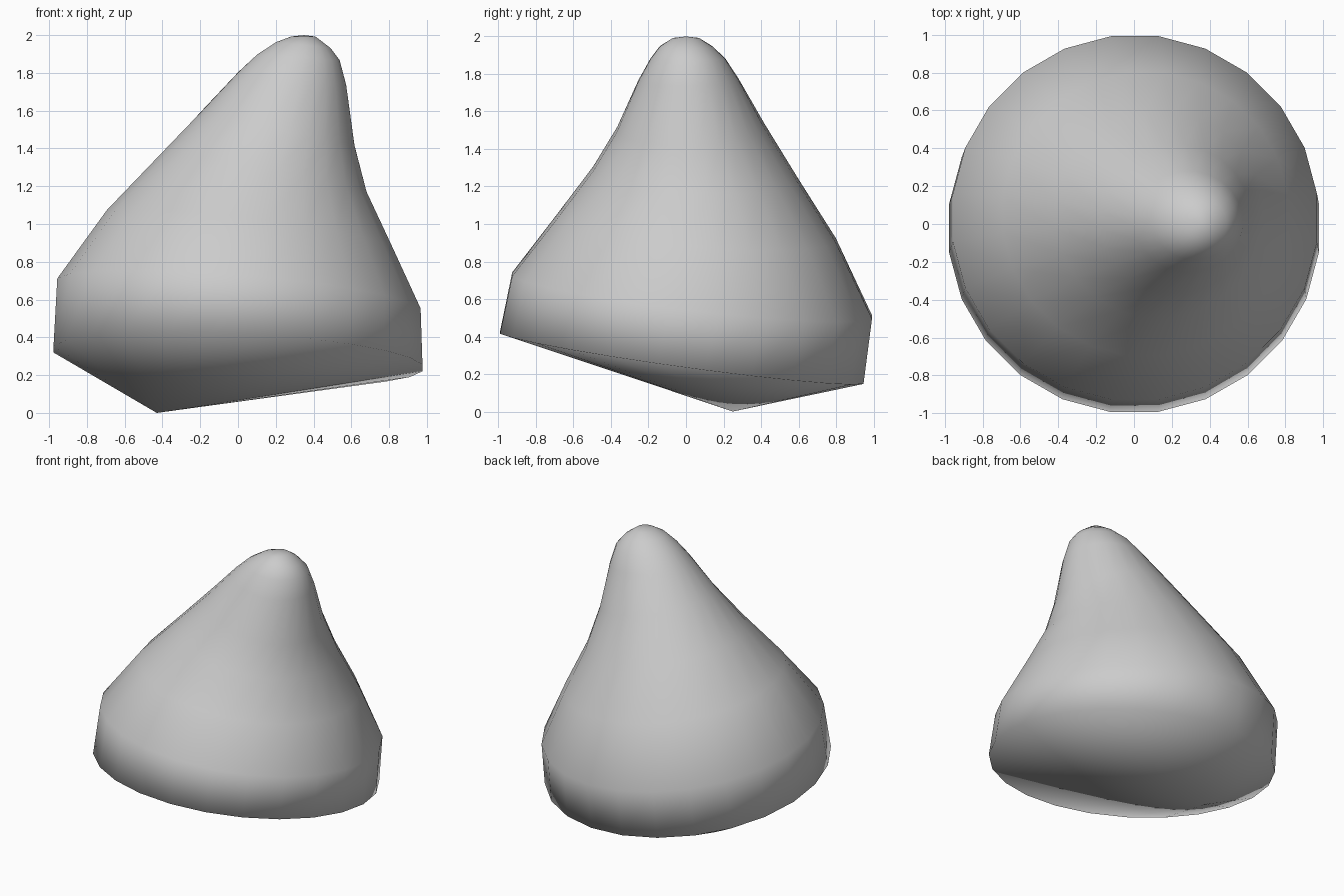
import bpy, bmesh, math

if "Cube" in bpy.data.objects:
    bpy.data.objects.remove(bpy.data.objects["Cube"])

SEGMENTS = 24
TURN = math.radians(7.5)

# Tilted rings, bottom to top: x left, x right, y front, y back, z left, z right, z front, z back
RINGS = [
    (-0.985, 0.985, -1.00, 0.955, 0.33, 0.23, 0.43, 0.16),
    (-0.965, 0.975, -0.935, 1.00, 0.70, 0.54, 0.73, 0.50),
    (-0.70, 0.82, -0.70, 0.805, 1.06, 0.87, 1.04, 0.92),
    (-0.42, 0.685, -0.50, 0.60, 1.355, 1.16, 1.30, 1.24),
    (-0.18, 0.62, -0.37, 0.42, 1.60, 1.40, 1.52, 1.54),
    (0.00, 0.575, -0.255, 0.28, 1.79, 1.72, 1.78, 1.79),
    (0.10, 0.54, -0.19, 0.21, 1.89, 1.86, 1.89, 1.89),
    (0.20, 0.49, -0.14, 0.14, 1.96, 1.93, 1.95, 1.95),
    (0.28, 0.41, -0.07, 0.07, 1.995, 1.995, 1.99, 1.99),
]
BOTTOM_POINT = (-0.43, 0.25, 0.0)
TOP_POINT = (0.35, 0.0, 2.0)


def add_ring(bm, x0, x1, y0, y1, zl, zr, zf, zb):
    """An ellipse whose plane tilts towards x and y."""
    verts = []
    for i in range(SEGMENTS):
        a = TURN + math.tau * i / SEGMENTS
        c, s = math.cos(a), math.sin(a)
        verts.append(bm.verts.new((
            (x0 + x1) / 2 + (x1 - x0) / 2 * c,
            (y0 + y1) / 2 + (y1 - y0) / 2 * s,
            (zl + zr + zf + zb) / 4 + (zr - zl) / 2 * c + (zb - zf) / 2 * s)))
    return verts


# Leaning cone body with rounded tip and pointed underside
bm = bmesh.new()
rings = [add_ring(bm, *r) for r in RINGS]
bottom = bm.verts.new(BOTTOM_POINT)
top = bm.verts.new(TOP_POINT)
for i in range(SEGMENTS):
    j = (i + 1) % SEGMENTS
    for low, high in zip(rings, rings[1:]):
        bm.faces.new((low[i], low[j], high[j], high[i]))
    bm.faces.new((bottom, rings[0][j], rings[0][i]))
    bm.faces.new((top, rings[-1][i], rings[-1][j]))
bmesh.ops.recalc_face_normals(bm, faces=bm.faces)
for f in bm.faces:
    f.smooth = True

mesh = bpy.data.meshes.new("leaning_cone")
bm.to_mesh(mesh)
bm.free()
bpy.context.collection.objects.link(bpy.data.objects.new("leaning_cone", mesh))
